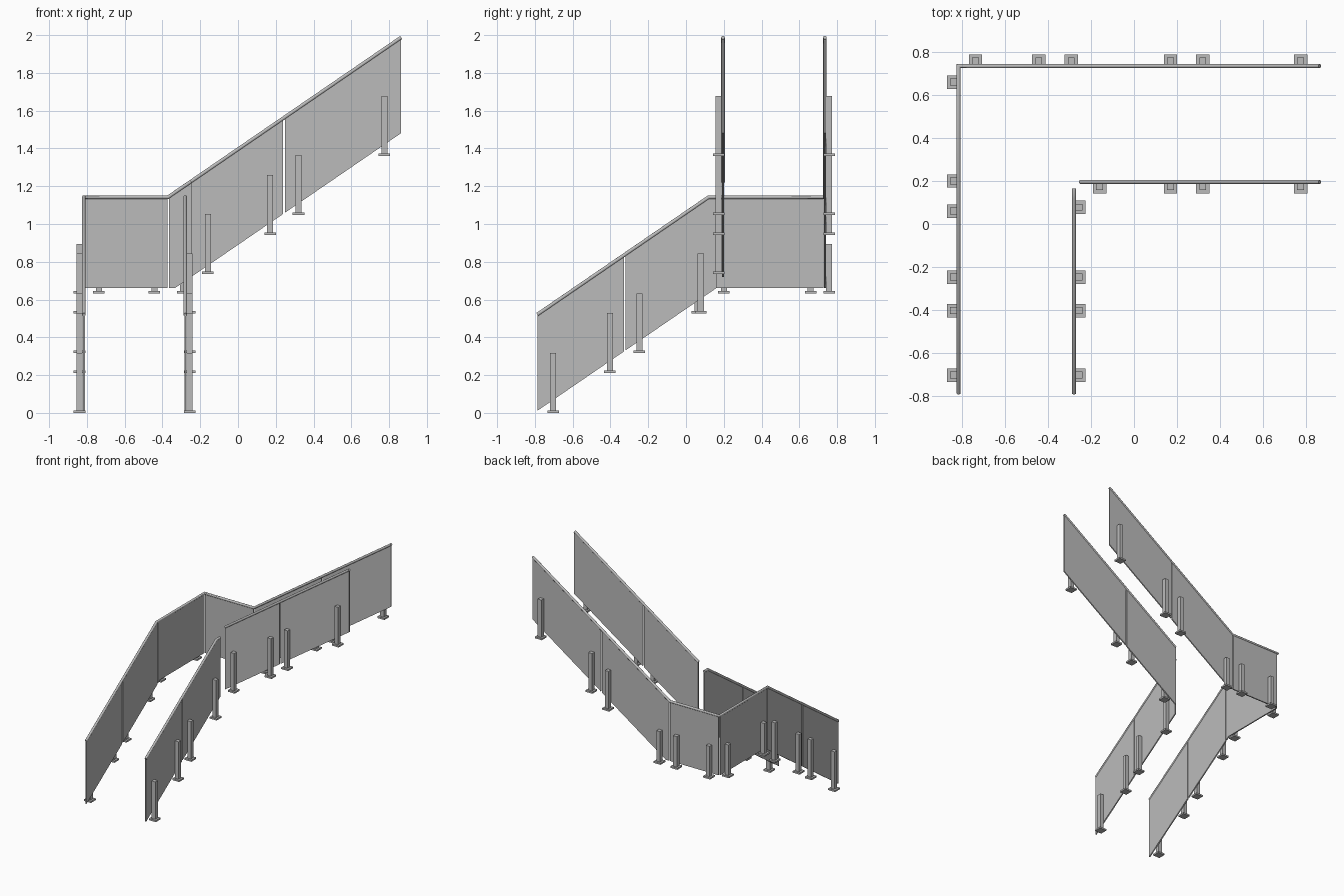
import bpy, bmesh, math
from mathutils import Vector

if "Cube" in bpy.data.objects:
    bpy.data.objects.remove(bpy.data.objects["Cube"])


def material(name, rgb):
    m = bpy.data.materials.new(name)
    m.diffuse_color = (*rgb, 1)
    m.use_nodes = True
    m.node_tree.nodes["Principled BSDF"].inputs["Base Color"].default_value = m.diffuse_color
    return m


GREY = material("light grey", (0.5, 0.5, 0.5))

# Key heights and slopes of the stair
RAIL_Z, FOOT_Z = 1.142, 0.66
SLOPE = 0.685
X_OUT, X_IN = -0.816, -0.279       # planes of the lower-flight balustrades
Y_OUT, Y_IN = 0.735, 0.196         # planes of the upper-flight balustrades
LOW, HIGH = -0.787, 0.864          # free ends of the two flights


def finish(name, bm):
    bmesh.ops.recalc_face_normals(bm, faces=bm.faces)
    me = bpy.data.meshes.new(name)
    bm.to_mesh(me)
    bm.free()
    me.materials.append(GREY)
    ob = bpy.data.objects.new(name, me)
    bpy.context.collection.objects.link(ob)
    return ob


def place(axis, s, off, z):
    return Vector((s, off, z)) if axis == 'x' else Vector((off, s, z))


def panel(name, axis, off, profile, thick=0.01):
    """Flat sheet from an (along, height) outline."""
    bm = bmesh.new()
    f = bm.faces.new([bm.verts.new(place(axis, s, off - thick / 2, z)) for s, z in profile])
    r = bmesh.ops.extrude_face_region(bm, geom=[f])
    bmesh.ops.translate(bm, vec=place(axis, 0, thick, 0),
                        verts=[v for v in r['geom'] if isinstance(v, bmesh.types.BMVert)])
    return finish(name, bm)


def rail(name, points, radius=0.0098, sides=16):
    """Round tube with mitred corners."""
    pts = [Vector(p) for p in points]
    dirs = [(b - a).normalized() for a, b in zip(pts, pts[1:])]
    u = dirs[0].orthogonal().normalized()
    w = dirs[0].cross(u)
    ring = [pts[0] + radius * (math.cos(t) * u + math.sin(t) * w)
            for t in (2 * math.pi * i / sides for i in range(sides))]
    bm = bmesh.new()
    prev = [bm.verts.new(p) for p in ring]
    bm.faces.new(prev)
    for i, d in enumerate(dirs):
        n = d + dirs[i + 1] if i + 1 < len(dirs) else d
        ring = [p + d * ((pts[i + 1] - p).dot(n) / d.dot(n)) for p in ring]
        cur = [bm.verts.new(p) for p in ring]
        for k in range(sides):
            j = (k + 1) % sides
            bm.faces.new((prev[k], prev[j], cur[j], cur[k]))
        prev = cur
    bm.faces.new(prev)
    ob = finish(name, bm)
    bpy.context.view_layer.objects.active = ob
    ob.select_set(True)
    bpy.ops.object.shade_smooth_by_angle(angle=math.radians(40))
    ob.select_set(False)


def add_box(bm, lo, hi):
    r = bmesh.ops.create_cube(bm, size=1)
    for v in r['verts']:
        v.co = Vector([(a + b) / 2 + c * (b - a) for a, b, c in zip(lo, hi, v.co)])


def post(name, axis, s, off, base, height):
    """Square post standing on a square foot plate."""
    bm = bmesh.new()
    c = place(axis, s, off, base)
    for half, z0, z1 in ((0.031, 0, 0.013), (0.016, 0.013, height)):
        add_box(bm, c + Vector((-half, -half, z0)), c + Vector((half, half, z1)))
    finish(name, bm)


# Height rules along each flight
def low_top(y): return min(RAIL_Z, RAIL_Z + SLOPE * (y - 0.12))
def low_foot(y): return min(FOOT_Z, FOOT_Z + SLOPE * (y - 0.16))
def high_top(x): return max(RAIL_Z, RAIL_Z + SLOPE * (x + 0.37))
def high_foot(x): return max(FOOT_Z, FOOT_Z + SLOPE * (x + 0.335))


def run(name, axis, off, a, b, top, foot, bends):
    """Panel from a to b that follows the rail above and the steps below."""
    tb, fb = bends
    lower = [a] + ([fb] if a < fb < b else []) + [b]
    upper = [b] + ([tb] if a < tb < b else []) + [a]
    panel(name, axis, off, [(s, foot(s)) for s in lower] + [(s, top(s)) for s in upper])


LB, HB = (0.12, 0.16), (-0.37, -0.335)

# Lower flight panels and left landing panel
for side, off, end in (("outer", X_OUT, 0.123), ("inner", X_IN, 0.165)):
    run(side + "_lower_panel_1", 'y', off, LOW, -0.329, low_top, low_foot, LB)
    run(side + "_lower_panel_2", 'y', off, -0.32, end, low_top, low_foot, LB)
run("left_landing_panel", 'y', X_OUT, 0.132, Y_OUT - 0.006, low_top, low_foot, LB)

# Upper flight panels and back landing panel
for side, off, start in (("outer", Y_OUT, -0.364), ("inner", Y_IN, -0.25)):
    run(side + "_upper_panel_1", 'x', off, start, 0.239, high_top, high_foot, HB)
    run(side + "_upper_panel_2", 'x', off, 0.248, HIGH, high_top, high_foot, HB)
run("back_landing_panel", 'x', Y_OUT, X_OUT + 0.006, -0.373, high_top, high_foot, HB)

# Handrails
rail("outer_handrail", [(X_OUT, LOW, low_top(LOW)), (X_OUT, 0.12, RAIL_Z), (X_OUT, Y_OUT, RAIL_Z),
                        (-0.37, Y_OUT, RAIL_Z), (HIGH, Y_OUT, high_top(HIGH))])
rail("inner_lower_handrail", [(X_IN, LOW, low_top(LOW)), (X_IN, 0.12, RAIL_Z), (X_IN, 0.165, RAIL_Z)])
rail("inner_upper_handrail", [(-0.25, Y_IN, high_top(-0.25)), (HIGH, Y_IN, high_top(HIGH))])

# Posts: (position along flight, foot height, post height)
GAP, TALL, SHORT, LAND = 0.023, 0.317, 0.26, 0.633
low_posts = [(-0.703, 0, TALL), (-0.403, 0.211, TALL), (-0.247, 0.316, TALL)]
high_posts = [(0.17, 0.942, TALL), (0.32, 1.047, TALL), (0.775, 1.36, TALL)]
groups = (
    ("outer_lower_post", 'y', X_OUT - GAP,
     low_posts + [(0.06, 0.527, TALL), (0.2, LAND, SHORT), (0.66, LAND, SHORT)]),
    ("inner_lower_post", 'y', X_IN + GAP, low_posts + [(0.078, 0.527, TALL)]),
    ("outer_upper_post", 'x', Y_OUT + GAP,
     [(-0.737, LAND, SHORT), (-0.443, LAND, SHORT), (-0.292, LAND, SHORT)] + high_posts),
    ("inner_upper_post", 'x', Y_IN - GAP, [(-0.16, 0.735, TALL)] + high_posts),
)
for name, axis, off, items in groups:
    for i, (s, base, h) in enumerate(items, 1):
        post(f"{name}_{i}", axis, s, off, base, h)
